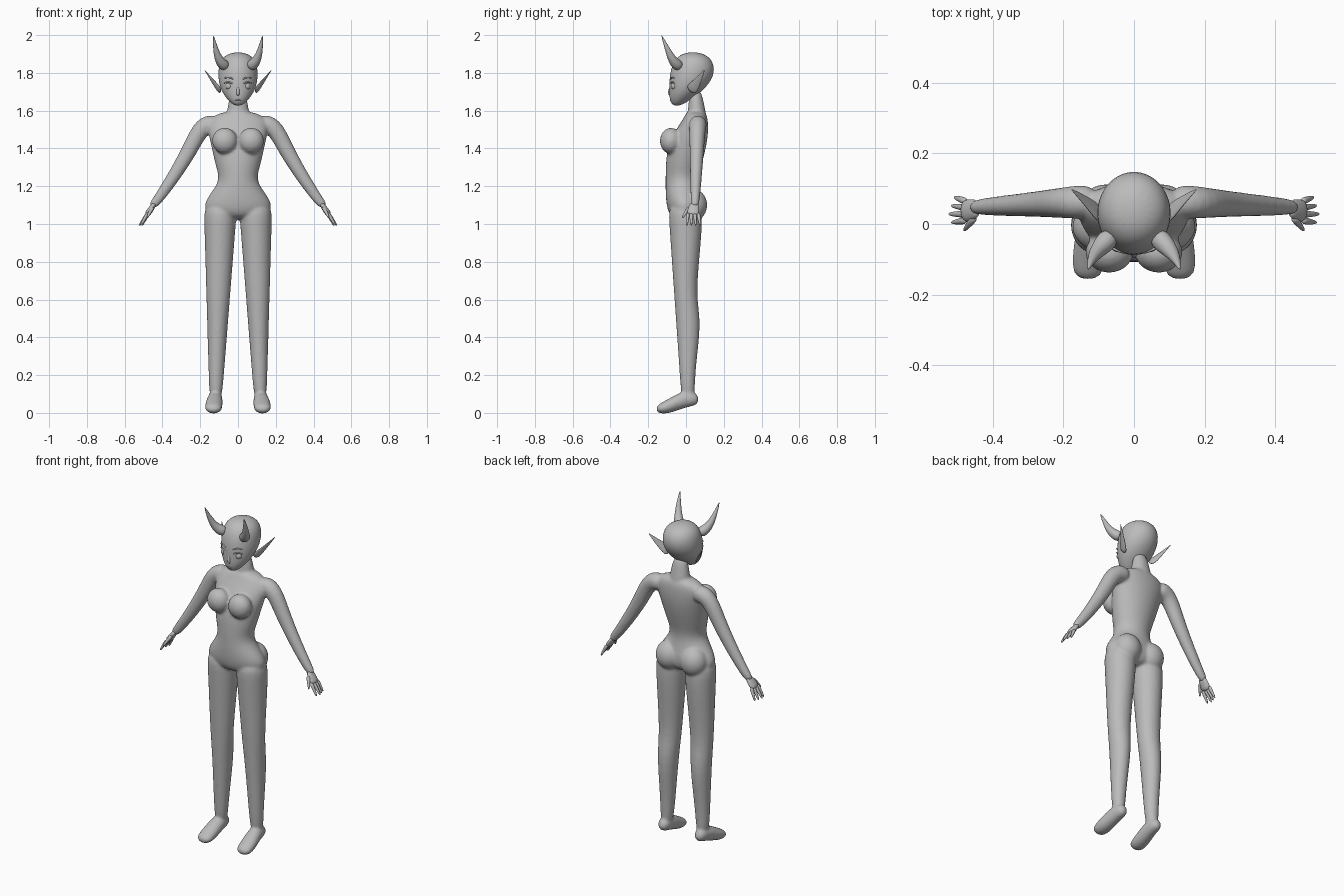
import bpy, bmesh, math
from mathutils import Vector, Matrix

if "Cube" in bpy.data.objects:
    bpy.data.objects.remove(bpy.data.objects["Cube"])

GREY = (0.5, 0.5, 0.5, 1)
grey = bpy.data.materials.new("plain grey")
grey.use_nodes = True
grey.diffuse_color = GREY
grey.node_tree.nodes["Principled BSDF"].inputs["Base Color"].default_value = GREY

X, Y, Z = Matrix.Identity(3)


def loft(bm, rings, sides=16):
    """Skin a closed surface over ellipses given as (centre, u radius, v radius)."""
    angles = [math.tau * i / sides for i in range(sides)]
    loops = [[bm.verts.new(centre + u * math.cos(a) + v * math.sin(a)) for a in angles]
             for centre, u, v in rings]
    for lower, upper in zip(loops, loops[1:]):
        for i in range(sides):
            bm.faces.new((lower[i - 1], lower[i], upper[i], upper[i - 1]))
    bm.faces.new(loops[0])
    bm.faces.new(loops[-1])


def stack(bm, rows, side=1):
    """Loft level rings from rows of height, x min, x max, y front, y back."""
    loft(bm, [(Vector((side * (left + right) / 2, (front + back) / 2, height)),
               X * (right - left) / 2, Y * (back - front) / 2)
              for height, left, right, front, back in rows])


def tube(bm, points, start, end, flat=1.0, ref=Y, side=1):
    """Loft along points with an even taper; flat scales the radius along ref."""
    path = [Vector((side * x, y, z)) for x, y, z in points]
    last = len(path) - 1
    rings = []
    for i, point in enumerate(path):
        tangent = path[min(i + 1, last)] - path[max(i - 1, 0)]
        across = tangent.cross(ref).normalized()
        along = across.cross(tangent).normalized()
        radius = start + (end - start) * i / last
        rings.append((point, across * radius, along * radius * flat))
    loft(bm, rings, sides=12)


def ball(bm, centre, radii):
    place = Matrix.Translation(centre) @ Matrix.Diagonal(radii).to_4x4()
    bmesh.ops.create_uvsphere(bm, u_segments=16, v_segments=10, radius=1, matrix=place)


def finish(name, bm, mirror=False, fuse=False):
    """Turn the parts into a smooth object, optionally mirrored or fused into one skin."""
    bmesh.ops.recalc_face_normals(bm, faces=bm.faces)
    for face in bm.faces:
        face.smooth = True
    mesh = bpy.data.meshes.new(name)
    bm.to_mesh(mesh)
    bm.free()
    mesh.materials.append(grey)
    part = bpy.data.objects.new(name, mesh)
    bpy.context.collection.objects.link(part)
    if mirror:
        part.modifiers.new("Mirror", "MIRROR").use_mirror_merge = False
    rounding = part.modifiers.new("Round", "SUBSURF")
    rounding.levels = rounding.render_levels = 2
    if fuse:
        skin = part.modifiers.new("Fuse", "REMESH")
        skin.mode = "VOXEL"
        skin.voxel_size = 0.008
        skin.use_smooth_shade = True
        relax = part.modifiers.new("Relax", "SMOOTH")
        relax.factor = 0.5
        relax.iterations = 5


# Body: torso, neck, limbs and feet fused into one skin
bm = bmesh.new()
torso = [(1.6, .06, 0, .1), (1.56, .18, -.01, .12), (1.44, .15, -.1, .12),
         (1.3, .12, -.11, .08), (1.22, .09, -.11, .06), (1.1, .21, -.11, .1),
         (1.02, .14, -.08, .07)]
stack(bm, [(height, -half, half, front, back) for height, half, front, back in torso])
tube(bm, [(0, .06, 1.54), (0, .055, 1.61), (0, .05, 1.72)], .075, .04, flat=.8)

leg_backs = {1.12: .08, 1: .09, .8: .07, .6: .055, .48: .085, .2: .045, .05: .05}
leg = [(height, .09 - .08 * height, .15 + .03 * height, -.02 - .07 * height, back)
       for height, back in leg_backs.items()]
arm = [(x, .07 - .05 * x, z) for x, z in
       ((.1, 1.53), (.19, 1.53), (.25, 1.4), (.34, 1.25), (.43, 1.12), (.46, 1.09))]
# Foot rows run from heel to toe: y, x min, x max, sole, instep
foot = [(.07, .09, .15, .04, .1), (0, .08, .16, .03, .13),
        (-.1, .08, .18, -.01, .07), (-.16, .09, .17, 0, .04)]
for side in (1, -1):
    stack(bm, leg, side)
    tube(bm, arm, .06, .02, flat=.9, side=side)
    loft(bm, [(Vector((side * (left + right) / 2, y, (sole + top) / 2)),
               X * (right - left) / 2, Z * (top - sole) / 2)
              for y, left, right, sole, top in foot])
    # Breast and buttock
    ball(bm, (side * .07, -.08, 1.44), (.07, .06, .07))
    ball(bm, (side * .08, .04, 1.1), (.08, .075, .085))
finish("body", bm, fuse=True)

# Head: narrow chin, large rounded skull
bm = bmesh.new()
head = [(1.625, .02, -.07, -.03), (1.66, .06, -.09, .03), (1.72, .1, -.09, .11),
        (1.8, .11, -.09, .16), (1.88, .095, -.06, .14), (1.91, .03, 0, .07)]
stack(bm, [(height, -half, half, front, back) for height, half, front, back in head])
finish("head", bm)

# Nose and lips
bm = bmesh.new()
tube(bm, [(0, -.075, 1.74), (0, -.09, 1.7), (0, -.08, 1.68)], .006, .012)
ball(bm, (0, -.076, 1.655), (.02, .01, .006))
finish("nose_and_lips", bm)

# Eyes
bm = bmesh.new()
ball(bm, (.047, -.06, 1.73), (.02, .02, .02))
finish("eyes", bm, mirror=True)

# Upper lids and brows, the brow being the lid arc raised
bm = bmesh.new()
for lift in (0, .025):
    tube(bm, [(.02, -.082, 1.74 + lift), (.05, -.075, 1.755 + lift), (.075, -.06, 1.745 + lift)],
         .005, .003)
finish("lids_and_brows", bm, mirror=True)

# Pointed ears: flat leaves swept back and up
bm = bmesh.new()
tube(bm, [(.09, .02, 1.7), (.13, .06, 1.75), (.18, .1, 1.82)], .04, .002, flat=.3, ref=X)
finish("ears", bm, mirror=True)

# Horns curving outward, forward and up
bm = bmesh.new()
tube(bm, [(.06, -.03, 1.83), (.1, -.07, 1.86), (.12, -.1, 1.93), (.13, -.13, 2)], .037, .002)
finish("horns", bm, mirror=True)

# Hands: flat palm, four fanned fingers and a thumb
bm = bmesh.new()
tube(bm, [(.44, .045, 1.11), (.46, .04, 1.08), (.485, .035, 1.045)], .013, .018, flat=2)
for i in range(4):
    base = Vector((.475, .064 - .018 * i, 1.06))
    tip = Vector((.525 - .008 * abs(i - 2), .076 - .024 * i, .99))
    tube(bm, [base, base.lerp(tip, .5), tip], .012, .005)
tube(bm, [(.45, .02, 1.09), (.466, 0, 1.065), (.482, -.02, 1.03)], .013, .005)
finish("hands", bm, mirror=True)
